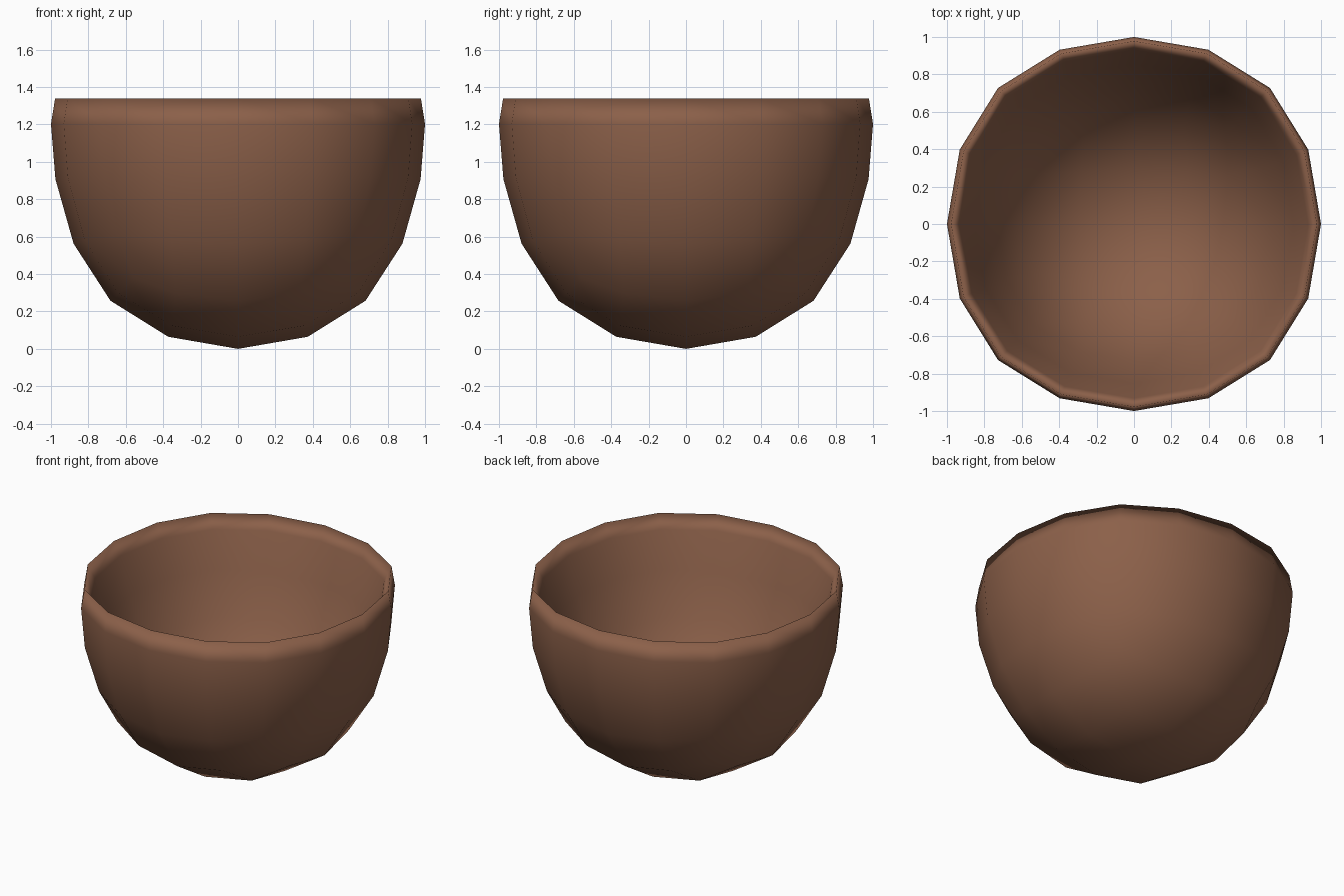
import bpy
import bmesh

# Remove the default cube
old = bpy.data.objects.get("Cube")
if old:
    bpy.data.objects.remove(old, do_unlink=True)

SIDE = 2.237        # width and height of the box cage
INSET = 0.31        # how far the hollow's floor is set in from the sides
FLOOR = 0.16        # cage height of the hollow's floor

# Clay material
clay = bpy.data.materials.new("brown_clay")
clay.use_nodes = True
color = (0.26, 0.117, 0.067, 1.0)
clay.diffuse_color = color
bsdf = next(n for n in clay.node_tree.nodes if n.type == 'BSDF_PRINCIPLED')
bsdf.inputs["Base Color"].default_value = color
bsdf.inputs["Roughness"].default_value = 0.8

# Box cage standing on the ground
mesh = bpy.data.meshes.new("bowl")
bm = bmesh.new()
bmesh.ops.create_cube(bm, size=SIDE)
bmesh.ops.translate(bm, verts=bm.verts, vec=(0, 0, SIDE / 2))
bm.normal_update()

# Hollow: inset the top face and push it down, so both walls share one lip
top = max(bm.faces, key=lambda f: f.calc_center_median().z)
bmesh.ops.inset_region(bm, faces=[top], thickness=INSET, use_even_offset=True)
for v in top.verts:
    v.co.z = FLOOR
bm.normal_update()
bm.to_mesh(mesh)
bm.free()

bowl = bpy.data.objects.new("bowl", mesh)
bpy.context.collection.objects.link(bowl)
mesh.materials.append(clay)
bpy.context.view_layer.objects.active = bowl
bowl.select_set(True)

# Round the cage into a bowl
sub = bowl.modifiers.new("rounding", 'SUBSURF')
sub.levels = sub.render_levels = 2
bpy.ops.object.modifier_apply(modifier=sub.name)

# Rest the rounded bottom on the ground
bottom = min(v.co.z for v in bowl.data.vertices)
for v in bowl.data.vertices:
    v.co.z -= bottom

bpy.ops.object.shade_smooth()
